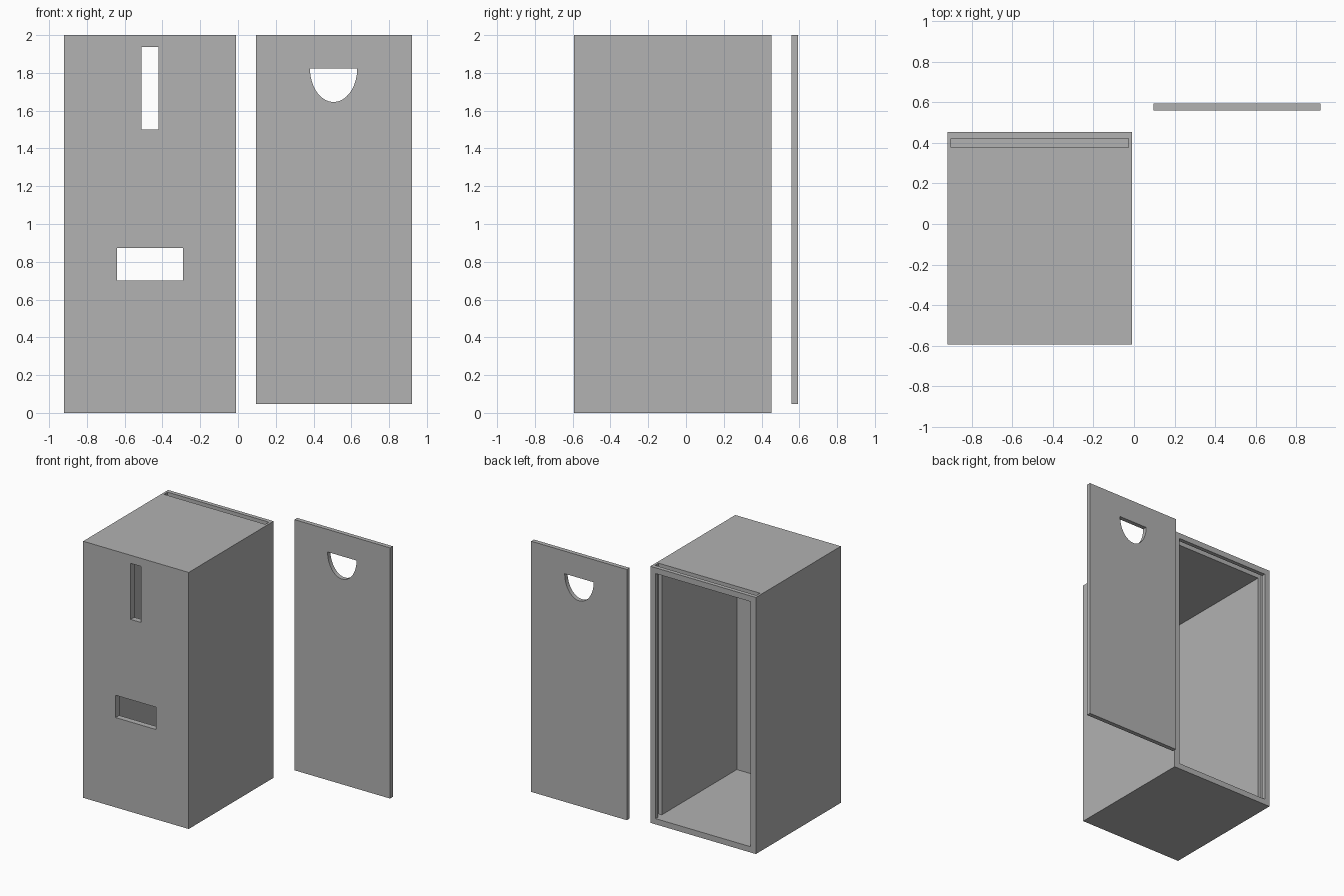
import bpy, bmesh, math

cube = bpy.data.objects.get("Cube")
if cube:
    bpy.data.objects.remove(cube, do_unlink=True)

grey = bpy.data.materials.new("plain grey")
grey.use_nodes = True
colour = (0.445, 0.445, 0.445, 1)
grey.diffuse_color = colour
grey.node_tree.nodes["Principled BSDF"].inputs["Base Color"].default_value = colour


def link(name, bm):
    bmesh.ops.recalc_face_normals(bm, faces=bm.faces)
    mesh = bpy.data.meshes.new(name)
    bm.to_mesh(mesh)
    bm.free()
    obj = bpy.data.objects.new(name, mesh)
    obj.data.materials.append(grey)
    bpy.context.collection.objects.link(obj)
    return obj


def block(name, xs, ys, zs):
    """Box spanning the given x, y and z ranges."""
    bm = bmesh.new()
    bmesh.ops.create_cube(bm, size=1)
    for v in bm.verts:
        v.co = [r[0] if c < 0 else r[1] for c, r in zip(v.co, (xs, ys, zs))]
    return link(name, bm)


def half_round(name, cx, top, rx, rz, ys, steps=32):
    """Half ellipse hanging below a flat top edge, extruded along y."""
    bm = bmesh.new()
    ring = []
    for i in range(steps + 1):
        a = math.pi * i / steps
        ring.append(bm.verts.new((cx + rx * math.cos(a), ys[0], top - rz * math.sin(a))))
    face = bm.faces.new(ring)
    new = bmesh.ops.extrude_face_region(bm, geom=[face])["geom"]
    verts = [g for g in new if isinstance(g, bmesh.types.BMVert)]
    bmesh.ops.translate(bm, verts=verts, vec=(0, ys[1] - ys[0], 0))
    return link(name, bm)


def cut(target, cutter):
    cutter.hide_render = True
    mod = target.modifiers.new("cut", 'BOOLEAN')
    mod.operation = 'DIFFERENCE'
    mod.solver = 'EXACT'
    mod.object = cutter
    bpy.context.view_layer.objects.active = target
    bpy.ops.object.modifier_apply(modifier=mod.name)
    bpy.data.objects.remove(cutter, do_unlink=True)


# Hollow cabinet, open at the back
wall = 0.045
left, right, front, back = -0.92, -0.01, -0.593, 0.453
cabinet = block("cabinet", (left, right), (front, back), (0, 2))
cut(cabinet, block("cavity", (left + wall, right - wall), (front + wall, back + 1), (wall, 2 - wall)))

# Groove for the sliding panel, open through the top
cut(cabinet, block("panel_groove", (left + 0.018, right - 0.018), (0.377, 0.421), (wall, 2.2)))

# Openings in the front wall
cut(cabinet, block("upper_slot", (-0.51, -0.422), (front - 0.1, front + 0.1), (1.5, 1.937)))
cut(cabinet, block("lower_window", (-0.64, -0.29), (front - 0.1, front + 0.1), (0.7, 0.874)))

# Sliding back panel with its hand hole
panel = block("back_panel", (0.095, 0.92), (0.559, 0.593), (0.046, 2))
cut(panel, half_round("hand_hole", 0.506, 1.824, 0.125, 0.178, (0.4, 0.8)))
